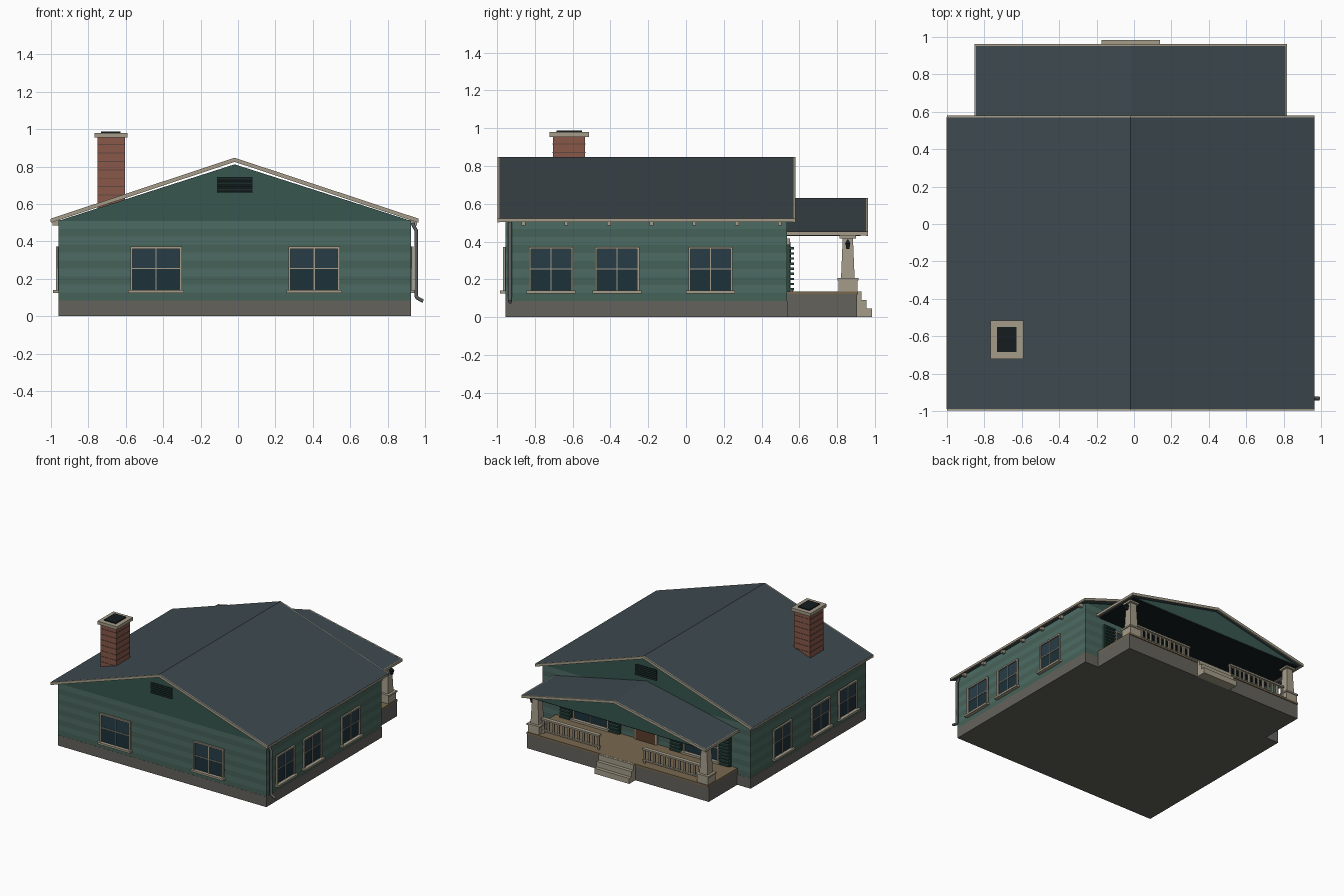
import bpy, bmesh, math
from mathutils import Vector

if "Cube" in bpy.data.objects:
    bpy.data.objects.remove(bpy.data.objects["Cube"])

CX = -0.018                       # house centre line
XL, XR, YF, YB = -0.96, 0.925, -0.955, 0.536


def mat(name, hexcol):
    m = bpy.data.materials.new(name)
    c = [int(hexcol[i:i + 2], 16) / 255 for i in (0, 2, 4)]
    m.diffuse_color = [v ** 2.2 for v in c] + [1]
    m.use_nodes = True
    m.node_tree.nodes["Principled BSDF"].inputs["Base Color"].default_value = m.diffuse_color
    return m


M = {n: mat(n, h) for n, h in dict(
    siding_a="4f6b64", siding_b="486259", gable="3a5750", stone="64625c", trim="a39b88",
    roof="404b50", brick="87594a", mortar="5e4a42", glass="2c3f49", glass_low="22343c",
    dark="1c2325", deck="786850", shutter="2f4a43", metal="5b5f60", door="5a4030").items()}


def mesh(name, verts, faces, m):
    bm = bmesh.new()
    vs = [bm.verts.new(v) for v in verts]
    for f in faces:
        bm.faces.new([vs[i] for i in f])
    bmesh.ops.recalc_face_normals(bm, faces=bm.faces)
    me = bpy.data.meshes.new(name)
    bm.to_mesh(me)
    bm.free()
    ob = bpy.data.objects.new(name, me)
    bpy.context.collection.objects.link(ob)
    me.materials.append(M[m])
    return ob


def loft(name, a, b, m):
    """Solid between two matching polygon rings."""
    n = len(a)
    faces = [tuple(range(n)), tuple(range(n, 2 * n))]
    faces += [(i, (i + 1) % n, n + (i + 1) % n, n + i) for i in range(n)]
    return mesh(name, a + b, faces, m)


def rect(x0, x1, y0, y1, z):
    return [(x0, y0, z), (x1, y0, z), (x1, y1, z), (x0, y1, z)]


def box(name, x0, x1, y0, y1, z0, z1, m):
    return loft(name, rect(x0, x1, y0, y1, z0), rect(x0, x1, y0, y1, z1), m)


def prism(name, prof, y0, y1, m):
    return loft(name, [(x, y0, z) for x, z in prof], [(x, y1, z) for x, z in prof], m)


def chevron(half, eave, ridge, t):
    return [(CX - half, eave), (CX, ridge), (CX + half, eave),
            (CX + half, eave - t), (CX, ridge - t), (CX - half, eave - t)]


def wall_box(name, side, u0, u1, d0, d1, z0, z1, m):
    """Box on a wall: u runs along the wall, d is distance out from it."""
    if side in "FB":
        s, y = (-1, YF) if side == "F" else (1, YB)
        ya, yb = sorted((y + s * d0, y + s * d1))
        return box(name, u0, u1, ya, yb, z0, z1, m)
    s, x = (-1, XL) if side == "L" else (1, XR)
    xa, xb = sorted((x + s * d0, x + s * d1))
    return box(name, xa, xb, u0, u1, z0, z1, m)


def window(side, u, w, z0=0.138, z1=0.372):
    a, b, t, zm = u - w / 2, u + w / 2, 0.012, 0.255
    P = lambda n, *r: wall_box("window_" + n, side, *r)
    P("upper_pane", a, b, -0.01, 0.004, zm, z1, "glass")
    P("lower_pane", a, b, -0.01, 0.003, z0, zm, "glass_low")
    P("jamb", a, a + t, -0.01, 0.014, z0, z1, "trim")
    P("jamb", b - t, b, -0.01, 0.014, z0, z1, "trim")
    P("head", a, b, -0.01, 0.014, z1 - t, z1, "trim")
    P("mullion", u - .003, u + .003, -0.01, 0.008, z0, z1, "trim")
    P("meeting_rail", a, b, -0.01, 0.009, zm - .003, zm + .003, "trim")
    P("sill", a - .012, b + .012, -0.01, 0.03, z0 - .014, z0 + .002, "trim")


# foundation and banded siding walls
box("foundation", XL - .001, XR + .001, YF - .001, YB + .001, 0, 0.085, "stone")
n = 10
for i in range(n):
    h = (0.51 - 0.085) / n
    box("siding_board", XL, XR, YF, YB, 0.085 + i * h, 0.085 + (i + 1) * h, "siding_a" if i % 2 else "siding_b")
prism("gable_wall", [(XL, .51), (CX, .812), (XR, .51)], YF, YB, "gable")

# main roof with rake boards, fascia and rafter tails
prism("main_roof", chevron(.982, .522, .847, .018), -.988, .57, "roof")
for y in (-.997, .57):
    prism("rake_board", chevron(.982, .522, .847, .022), y, y + .009, "trim")
for s in (-1, 1):
    xs = sorted((CX + s * .972, CX + s * .984))
    box("eave_fascia", *xs, -.99, .572, .504, .521, "trim")
    for i in range(7):
        y = -.86 + i * .226
        xs = sorted((CX + s * .93, CX + s * .974))
        box("rafter_tail", *xs, y - .01, y + .01, .486, .515, "trim")

# gable vents
for side in "FB":
    wall_box("vent_back", side, CX - .095, CX + .095, -.01, .004, .658, .745, "dark")
    for i in range(6):
        z = .66 + i * .0148
        wall_box("vent_slat", side, CX - .095, CX + .095, 0, .014, z, z + .007, "shutter")

# windows on front and sides
for u in (-.4375, .4075):
    window("F", u, .275)
for side in "LR":
    for u in (-.715, -.365, .13):
        window(side, u, .235)

# porch wall: shuttered windows and door
for s in (-1, 1):
    u = CX + s * .5
    window("B", u, .32, .15)
    for t in (-1, 1):
        c = u + t * .22
        wall_box("shutter_panel", "B", c - .05, c + .05, 0, .016, .135, .385, "shutter")
        for i in range(9):
            z = .142 + i * .027
            wall_box("shutter_slat", "B", c - .045, c + .045, .01, .036, z, z + .012, "shutter")
wall_box("door_frame", "B", CX - .105, CX + .105, 0, .014, .13, .415, "trim")
wall_box("door", "B", CX - .088, CX + .088, 0, .018, .13, .398, "door")
wall_box("door_glass", "B", CX - .055, CX + .055, 0, .021, .29, .375, "glass")

# chimney
box("chimney_stack", -.75, -.605, -.705, -.535, .5, .957, "brick")
for i in range(8):
    z = .60 + i * .045
    box("mortar_course", -.752, -.603, -.707, -.533, z, z + .005, "mortar")
box("chimney_cap", -.768, -.59, -.722, -.515, .955, .98, "trim")
box("chimney_flue", -.733, -.627, -.685, -.55, .97, .988, "dark")

# porch base and steps
PL, PR = CX - .822, CX + .822
box("porch_base", PL, PR, YB, .905, 0, .122, "stone")
box("porch_floor", PL, PR, YB, .912, .12, .136, "deck")
for i, y in enumerate((.985, .957, .929)):
    box("porch_step", -.175, .14, .9, y, i * .045, (i + 1) * .045, "trim")

# porch roof, gable and ceiling
prism("porch_roof", chevron(.832, .452, .63, .016), YB, .953, "roof")
prism("porch_rake_board", chevron(.835, .452, .63, .022), .953, .963, "trim")
prism("porch_gable", [(CX - .79, .438), (CX, .61), (CX + .79, .438)], .90, .93, "gable")
box("porch_ceiling", CX - .8, CX + .8, YB, .925, .43, .438, "dark")
for s in (-1, 1):
    xs = sorted((CX + s * .82, CX + s * .836))
    box("porch_fascia", *xs, YB, .96, .433, .453, "trim")


def square(cx, cy, r, z):
    return rect(cx - r, cx + r, cy - r, cy + r, z)


# porch columns, railings and lanterns
for s in (-1, 1):
    cx, cy = CX + s * .765, .857
    loft("column_pedestal", square(cx, cy, .05, .135), square(cx, cy, .05, .2), "trim")
    loft("pedestal_cap", square(cx, cy, .056, .195), square(cx, cy, .056, .208), "trim")
    loft("column_shaft", square(cx, cy, .036, .205), square(cx, cy, .027, .42), "trim")
    loft("column_capital", square(cx, cy, .043, .417), square(cx, cy, .043, .432), "trim")
    a, b = sorted((CX + s * .195, CX + s * .72))
    box("rail_top", a, b, cy - .016, cy + .016, .246, .26, "trim")
    box("rail_bottom", a, b, cy - .01, cy + .01, .155, .166, "trim")
    for i in range(12):
        x = a + .012 + i * (b - a - .024) / 11
        box("baluster", x - .007, x + .007, cy - .007, cy + .007, .136 if i in (0, 11) else .16, .25, "trim")
lx = CX + .765 + .045
loft("lantern_body", square(lx, .857, .008, .36), square(lx, .857, .013, .39), "dark")
loft("lantern_top", square(lx, .857, .015, .39), square(lx, .857, .003, .41), "dark")
box("lantern_arm", lx - .03, lx, .853, .861, .4, .408, "dark")

# downspout
cu = bpy.data.curves.new("downspout", "CURVE")
cu.dimensions = "3D"
cu.bevel_depth = .011
cu.bevel_resolution = 1
cu.use_fill_caps = True
sp = cu.splines.new("POLY")
pts = [(.958, .5), (.955, .485), (.94, .46), (.95, .45), (.953, .1), (.962, .09), (.99, .077)]
pts = [(.935, .5), (.94, .48), (.952, .46), (.952, .11), (.958, .098), (.99, .08)]
sp.points.add(len(pts) - 1)
for p, (x, z) in zip(sp.points, pts):
    p.co = (x, -.932, z, 1)
ob = bpy.data.objects.new("downspout", cu)
cu.materials.append(M["metal"])
bpy.context.collection.objects.link(ob)
